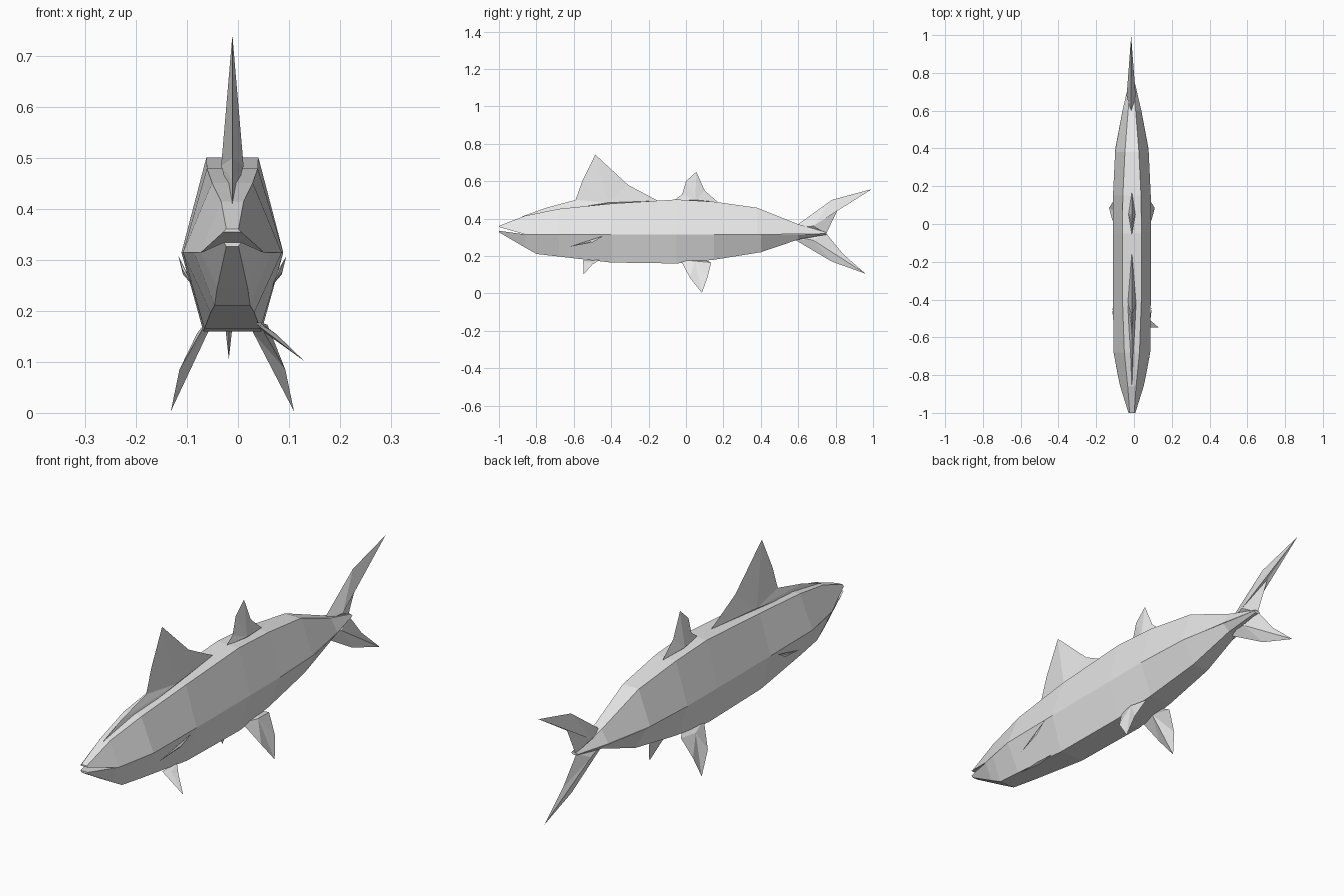
import bpy, bmesh
from mathutils import Vector

cube = bpy.data.objects.get("Cube")
if cube:
    bpy.data.objects.remove(cube)

CX = -0.011  # the body's middle plane

grey = bpy.data.materials.new("fish grey")
grey.use_nodes = True
grey.diffuse_color = (0.8, 0.8, 0.8, 1)
grey.node_tree.nodes["Principled BSDF"].inputs["Base Color"].default_value = (0.8, 0.8, 0.8, 1)


def finish(name, bm):
    bmesh.ops.recalc_face_normals(bm, faces=bm.faces)
    mesh = bpy.data.meshes.new(name)
    bm.to_mesh(mesh)
    bm.free()
    mesh.materials.append(grey)
    obj = bpy.data.objects.new(name, mesh)
    bpy.context.collection.objects.link(obj)
    return obj


def half_body(name, sections):
    """Loft trapezoids: (y, wide half-width, wide z, narrow half-width, narrow z)."""
    bm = bmesh.new()
    rings = [[bm.verts.new((CX + x, y, z)) for x, z in
              ((-w, zw), (-n, zn), (n, zn), (w, zw))]
             for y, w, zw, n, zn in sections]
    for a, b in zip(rings, rings[1:]):
        for i in range(4):
            j = (i + 1) % 4
            bm.faces.new((a[i], a[j], b[j], b[i]))
    bm.faces.new(rings[0])
    bm.faces.new(rings[-1])
    return finish(name, bm)


def fin(name, outline, hub, thick):
    """Sharp-edged fin: the outline fans to a raised hub on both sides."""
    bm = bmesh.new()
    rim = [bm.verts.new(p) for p in outline]
    for s in (1, -1):
        top = bm.verts.new(Vector(hub) + s * Vector(thick))
        for i, v in enumerate(rim):
            bm.faces.new((v, rim[(i + 1) % len(rim)], top))
    return finish(name, bm)


def flat_fin(name, outline, hub, half, x=CX):
    return fin(name, [(x, y, z) for y, z in outline], (x, *hub), (half, 0, 0))


# Body: upper and lower halves, parted at the mouth
half_body("upper_body", [
    (-1.0, .018, .355, .012, .361), (-.86, .062, .315, .022, .415),
    (-.68, .097, .315, .040, .452), (-.4, .10, .315, .050, .480),
    (-.05, .10, .315, .051, .502), (.15, .10, .315, .048, .490),
    (.38, .089, .315, .037, .458), (.6, .050, .317, .020, .370),
    (.75, .015, .320, .008, .326)])
half_body("lower_body", [
    (-1.0, .017, .335, .012, .327), (-.86, .062, .315, .030, .245),
    (-.8, .075, .315, .035, .211), (-.68, .097, .315, .043, .197),
    (-.4, .10, .315, .055, .165), (-.05, .10, .315, .057, .160),
    (.15, .10, .315, .050, .180), (.4, .088, .315, .037, .220),
    (.6, .050, .315, .020, .288), (.75, .015, .320, .008, .314)])

# Fins along the back
flat_fin("front_dorsal_fin",
         [(-.88, .41), (-.75, .457), (-.59, .50), (-.555, .60), (-.485, .742),
          (-.31, .58), (-.15, .495), (-.4, .46)], (-.42, .485), .022)
flat_fin("rear_dorsal_fin",
         [(-.06, .50), (-.02, .53), (.0, .60), (.055, .65), (.10, .55),
          (.17, .488), (.05, .48)], (.05, .50), .018)

# Tail lobes
flat_fin("upper_tail_lobe",
         [(.58, .35), (.60, .37), (.78, .50), (.995, .558), (.81, .445), (.75, .32)],
         (.68, .36), .024, -.015)
flat_fin("lower_tail_lobe",
         [(.58, .30), (.58, .288), (.78, .17), (.96, .105), (.84, .21), (.75, .32)],
         (.68, .285), .020, -.018)

# Paired fins under the belly and folded against the flanks
for side, s in (("left", 1), ("right", -1)):
    fin(side + "_pelvic_fin",
        [(CX + s * x, y, z) for x, y, z in
         ((.050, -.03, .18), (.104, .02, .085), (.121, .085, .003),
          (.102, .115, .085), (.060, .135, .165), (.040, .10, .18))],
        (CX + s * .055, .05, .165), (.014, 0, .008))
    fin(side + "_folded_fin",
        [(CX + s * x, y, z) for x, y, z in
         ((.078, -.62, .25), (.106, -.44, .308), (.097, -.50, .272))],
        (CX + s * .094, -.51, .279), (.004, 0, -.002))

# Spread fin under the left flank
fin("left_pectoral_fin",
    [(.035, -.55, .175), (.13, -.547, .102), (.075, -.50, .155), (.04, -.46, .18)],
    (.055, -.52, .162), (.003, 0, .004))
